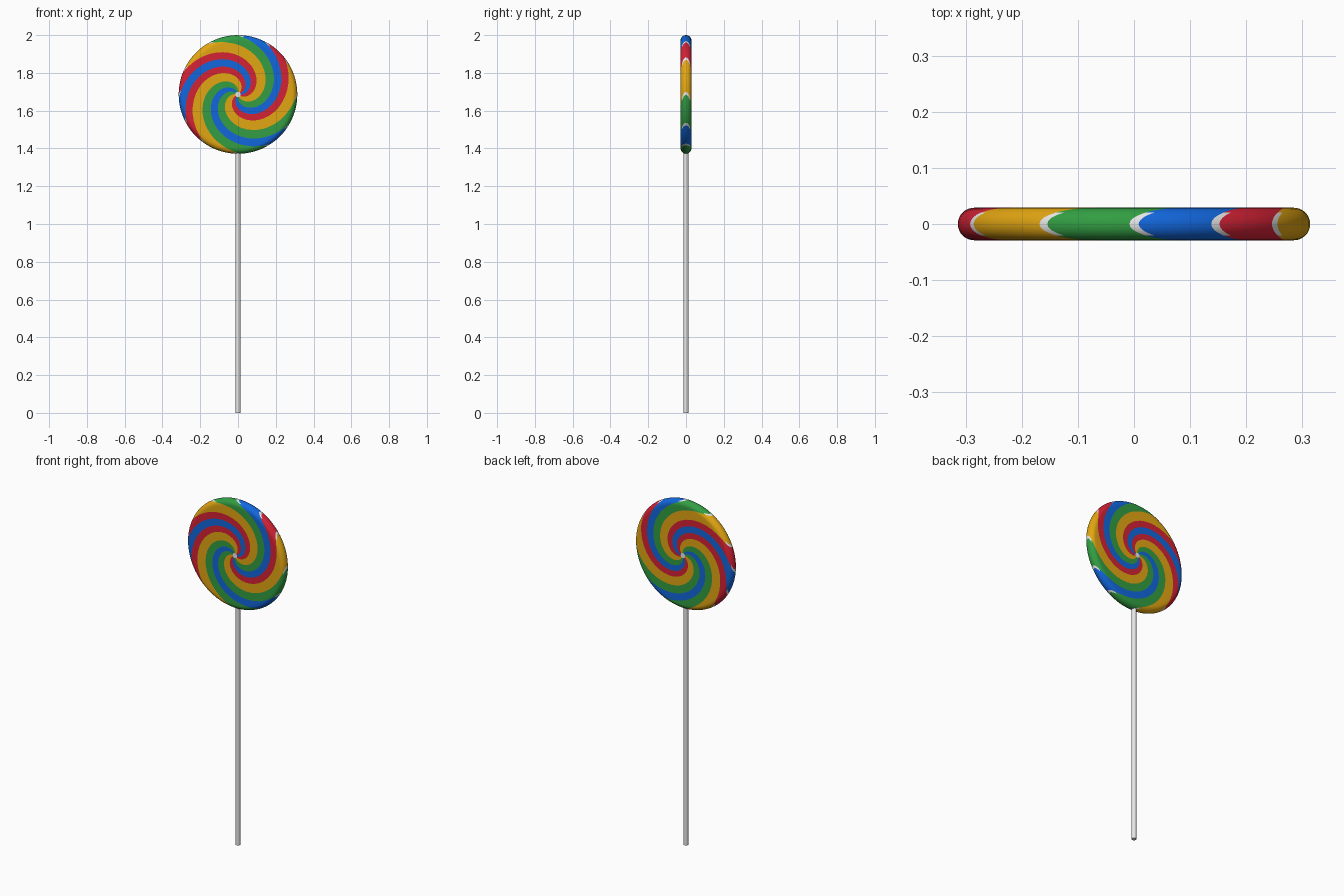
import bpy, bmesh, math

if "Cube" in bpy.data.objects:
    bpy.data.objects.remove(bpy.data.objects["Cube"])

R, H, CZ = 0.314, 0.029, 1.686        # candy radius, half thickness, centre height
TWIST = math.radians(200)             # swirl from rim to centre

PALETTE = [
    ("white", (0.80, 0.80, 0.80)),
    ("red", (0.66, 0.016, 0.036)),
    ("yellow", (0.76, 0.38, 0.006)),
    ("green", (0.032, 0.34, 0.055)),
    ("blue", (0.006, 0.135, 0.72)),
]
mats = []
for name, rgb in PALETTE:
    m = bpy.data.materials.new(name)
    m.diffuse_color = (*rgb, 1)
    m.use_nodes = True
    m.node_tree.nodes["Principled BSDF"].inputs["Base Color"].default_value = m.diffuse_color
    mats.append(m)

INDEX = {"W": 0, "R": 1, "Y": 2, "G": 3, "B": 4}
WIDTH = {"R": 25.5, "Y": 36, "G": 31, "B": 27.5}
ORDER = "BRYGBGYRBRYG"                # swirl arms, clockwise from the top

# columns: (start angle, arm colour, white gap at the rim)
scale = 360 / sum(WIDTH[c] for c in ORDER)
columns, angle = [], 91.5
for c in ORDER:
    w, gap, steps = WIDTH[c] * scale, 3.0, 8
    columns.append((angle, c, True))
    for i in range(steps):
        columns.append((angle - gap - (w - gap) * i / steps, c, False))
    angle -= w

# half-disc profile from front centre, around the rim, to back centre
flat = [(R - H) * i / 24 for i in range(1, 25)]
flat[0] = 0.014
profile = [(r, -H, False) for r in flat]
for i in range(1, 16):
    a = math.radians(-90 + 180 * i / 16)
    profile.append((R - H + H * math.cos(a), H * math.sin(a), abs(math.degrees(a)) < 48))
profile += [(r, H, False) for r in reversed(flat)]

# swirl candy
bm = bmesh.new()
rings = []
for r, y, _ in profile:
    ring = []
    for deg, _, _ in columns:
        t = math.radians(deg) - TWIST * (1 - r / R)
        ring.append(bm.verts.new((r * math.cos(t), y, CZ + r * math.sin(t))))
    rings.append(ring)
n = len(columns)
for k in range(len(rings) - 1):
    a, b = rings[k], rings[k + 1]
    rim = profile[k][2] and profile[k + 1][2]
    for j in range(n):
        f = bm.faces.new((a[j], a[(j + 1) % n], b[(j + 1) % n], b[j]))
        _, colour, gap = columns[j]
        f.material_index = INDEX["W" if gap and rim else colour]
for ring in (rings[0], rings[-1]):    # small white centres
    bm.faces.new(ring).material_index = INDEX["W"]
bmesh.ops.recalc_face_normals(bm, faces=bm.faces)
for f in bm.faces:
    f.smooth = True
me = bpy.data.meshes.new("swirl_candy")
bm.to_mesh(me)
bm.free()
for m in mats:
    me.materials.append(m)
bpy.context.collection.objects.link(bpy.data.objects.new("swirl_candy", me))

# stick
top = 1.40
bpy.ops.mesh.primitive_cylinder_add(vertices=32, radius=0.013, depth=top, location=(0, 0, top / 2))
stick = bpy.context.object
stick.name = "stick"
stick.data.materials.append(mats[0])
bpy.ops.object.shade_smooth_by_angle()
